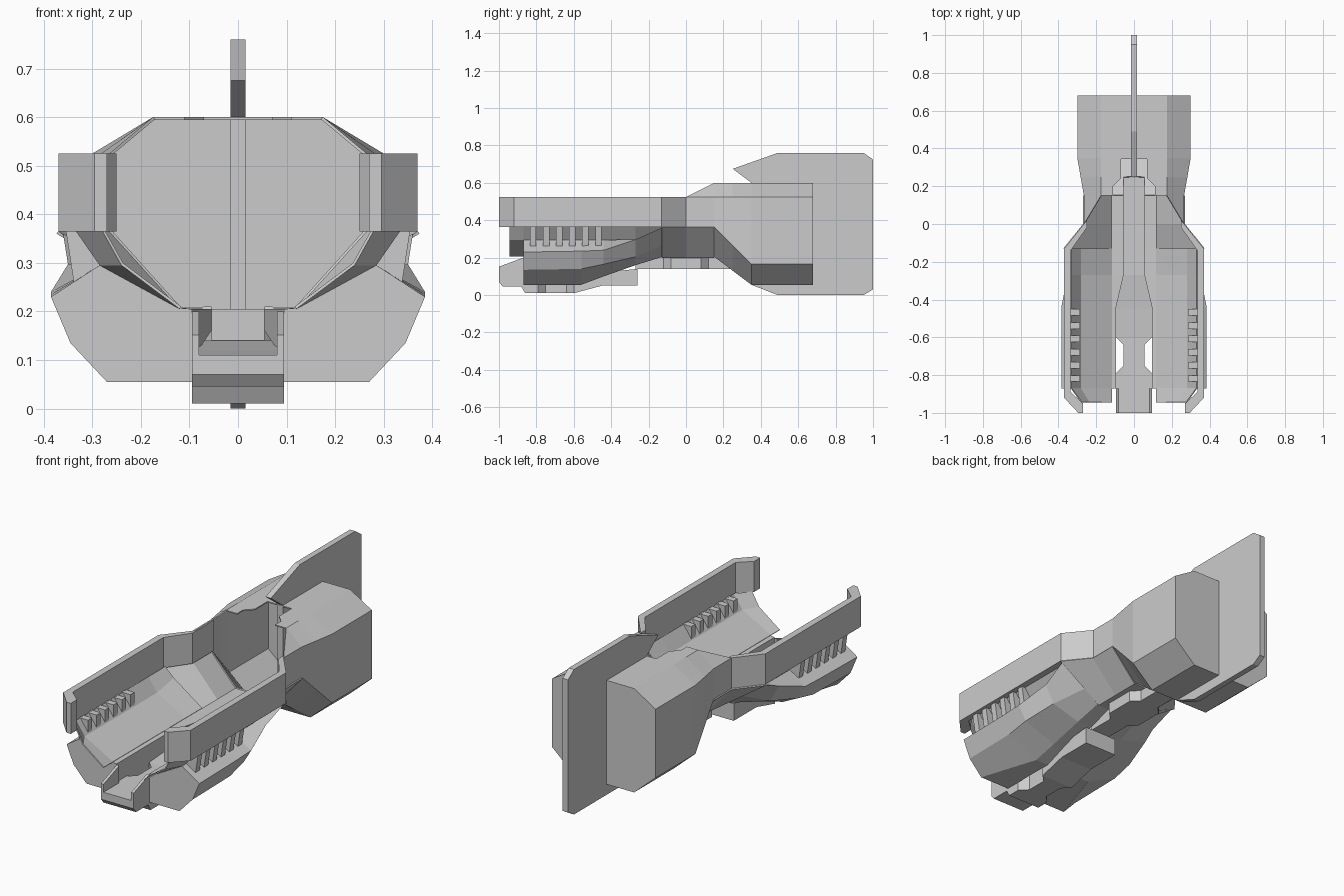
import bpy, bmesh

cube = bpy.data.objects.get("Cube")
if cube:
    bpy.data.objects.remove(cube, do_unlink=True)

grey = bpy.data.materials.new("hull_grey")
grey.use_nodes = True
COLOUR = (0.6, 0.6, 0.6, 1)
grey.diffuse_color = COLOUR
grey.node_tree.nodes["Principled BSDF"].inputs["Base Color"].default_value = COLOUR


def finish(name, bm, mirror=False, thick=0):
    bmesh.ops.remove_doubles(bm, verts=bm.verts, dist=0.0005)
    bmesh.ops.recalc_face_normals(bm, faces=bm.faces)
    mesh = bpy.data.meshes.new(name)
    bm.to_mesh(mesh)
    bm.free()
    mesh.materials.append(grey)
    ob = bpy.data.objects.new(name, mesh)
    bpy.context.scene.collection.objects.link(ob)
    if thick:
        mod = ob.modifiers.new("thickness", 'SOLIDIFY')
        mod.thickness = thick
    if mirror:
        ob.modifiers.new("mirror", 'MIRROR')
    return ob


def loft(name, stations, closed=False, mirror=True, thick=0):
    """Skin cross-sections given as (y, [(x, z), ...])."""
    bm = bmesh.new()
    rings = [[bm.verts.new((x, y, z)) for x, z in pts] for y, pts in stations]
    n = len(rings[0])
    for a, b in zip(rings, rings[1:]):
        for i in range(n if closed else n - 1):
            j = (i + 1) % n
            bm.faces.new((a[i], a[j], b[j], b[i]))
    if closed:
        bm.faces.new(rings[0])
        bm.faces.new(rings[-1])
    return finish(name, bm, mirror, thick)


def extrude(name, outline, axis, lo, hi, mirror=False, top=True):
    """Extrude a 2D outline along x or z."""
    bm = bmesh.new()
    place = (lambda p, t: (t, p[0], p[1])) if axis == "x" else (lambda p, t: (p[0], p[1], t))
    a = [bm.verts.new(place(p, lo)) for p in outline]
    b = [bm.verts.new(place(p, hi)) for p in outline]
    for i in range(len(a)):
        j = (i + 1) % len(a)
        bm.faces.new((a[i], a[j], b[j], b[i]))
    bm.faces.new(a)
    if top:
        bm.faces.new(b)
    return finish(name, bm, mirror)


# Hollow rear hull: roof edge, upper corner, lower corner, floor corner, floor inner edge
def hull_section(side, low, floor, floor_z, inner):
    return [(0.175, 0.6), (side, 0.525), (side, low), (floor, floor_z), (inner, floor_z)]

rear = hull_section(0.3, 0.165, 0.175, 0.055, 0)
loft("rear_hull", [
    (0.15, hull_section(0.265, 0.365, 0.12, 0.205, 0.055)),
    (0.245, hull_section(0.282, 0.27, 0.146, 0.134, 0.055)),
    (0.25, hull_section(0.283, 0.265, 0.147, 0.13, 0)),
    (0.35, rear), (0.68, rear)], thick=0.006)
loft("neck_shell", [
    (-0.13, [(0.37, 0.365), (0.12, 0.205), (0.055, 0.205)]),
    (0, [(0.265, 0.365), (0.12, 0.205), (0.055, 0.205)]),
    (0.15, [(0.265, 0.365), (0.12, 0.205), (0.055, 0.205)])], thick=0.006)
loft("roof_shoulder", [
    (0, [(0.265, 0.525), (0.265, 0.525)]),
    (0.15, [(0.175, 0.6), (0.265, 0.525)])], thick=0.006)

# Roof with a stepped notch at its front edge
extrude("roof", [(0, 0.68), (0.175, 0.68), (0.175, 0.15), (0.11, 0.15), (0.11, 0.2),
                 (0.07, 0.24), (0.07, 0.345), (0, 0.345)], "z", 0.594, 0.6, mirror=True)

# Flat stern wall
stern = [(x, z) for x, z in rear[:4]]
loft("stern_wall", [(y, stern + [(0, 0.055), (0, 0.6)]) for y in (0.672, 0.68)],
     closed=True)

# Tall centre fin running through the hull
extrude("fin", [(0.25, 0.675), (0.49, 0.76), (0.95, 0.76), (1, 0.725), (1, 0.03),
                (0.95, 0), (0.49, 0), (0.35, 0.055), (0.35, 0.6)], "x", -0.0156, 0.0156)

# Long side arms with hooked front ends
extrude("side_arm", [(0.265, 0.155), (0.265, 0), (0.37, -0.13), (0.37, -0.92), (0.295, -1),
                     (0.27, -1), (0.27, -0.95), (0.335, -0.89), (0.335, -0.14),
                     (0.25, -0.02), (0.25, 0.155)], "z", 0.365, 0.525, mirror=True)

# Faceted lower pods, solid between the outer skin and the cockpit floor
def pod_section(crest, tip, bilge, base, inner):
    return [crest, tip, bilge, base, (inner, base[1]), (inner, 0.205), (0.12, 0.207)]

crest = (0.285, 0.295)
loft("lower_pod", [
    (-0.87, pod_section(crest, (0.385, 0.23), (0.345, 0.135), (0.27, 0.055), 0.095)),
    (-0.56, pod_section(crest, (0.385, 0.235), (0.345, 0.14), (0.17, 0.055), 0.095)),
    (-0.44, pod_section(crest, (0.385, 0.24), (0.34, 0.165), (0.155, 0.1), 0.095)),
    (-0.27, pod_section(crest, (0.35, 0.297), (0.3, 0.205), (0.14, 0.16), 0.055)),
    (-0.13, pod_section((0.29, 0.325), (0.36, 0.36), (0.21, 0.265), (0.13, 0.203), 0.055))],
    closed=True)

# Inner wall joining arms to pods, with a short floor lip ahead of the pods
wall = [(0.335, 0.367), crest, (0.12, 0.205)]
loft("inner_wall", [
    (-0.945, [(0.28, 0.367), (0.24, 0.295), (0.12, 0.205)]),
    (-0.87, wall), (-0.27, wall),
    (-0.13, [(0.335, 0.367), (0.285, 0.32), (0.12, 0.205)])], thick=0.006)

# Row of cooling ribs between each arm and pod
for i in range(6):
    y = -0.835 + 0.07 * i
    rib = [(0.285, 0.37), (0.355, 0.37), (0.338, 0.26), (0.285, 0.26)]
    loft(f"rib_{i + 1}", [(y, rib), (y + 0.034, rib)], closed=True)

# Waisted keel under the bow
keel = []
for y, half, bottom, top in [
        (-1, 0.095, 0.07, 0.11), (-0.98, 0.095, 0.045, 0.11), (-0.88, 0.095, 0.045, 0.11),
        (-0.86, 0.095, 0.01, 0.11), (-0.79, 0.095, 0.01, 0.11), (-0.75, 0.055, 0.01, 0.11),
        (-0.64, 0.055, 0.01, 0.11), (-0.6, 0.095, 0.01, 0.11), (-0.45, 0.095, 0.05, 0.12),
        (-0.26, 0.095, 0.05, 0.14)]:
    keel.append((y, [(-half, bottom), (half, bottom), (half, top), (-half, top)]))
loft("keel", keel, closed=True, mirror=False)
extrude("keel_lip", [(-1, 0.09), (-1, 0.152), (-0.95, 0.17), (-0.87, 0.2), (-0.87, 0.09)],
        "x", 0.08, 0.095, mirror=True)

# Open stepped trough along the belly
half = [(0.055, -0.27), (0.055, -0.12), (0.095, -0.08), (0.095, 0.08), (0.055, 0.12),
        (0.055, 0.245)]
extrude("belly_trough", half + [(-x, y) for x, y in reversed(half)], "z", 0.14, 0.205,
        top=False)
